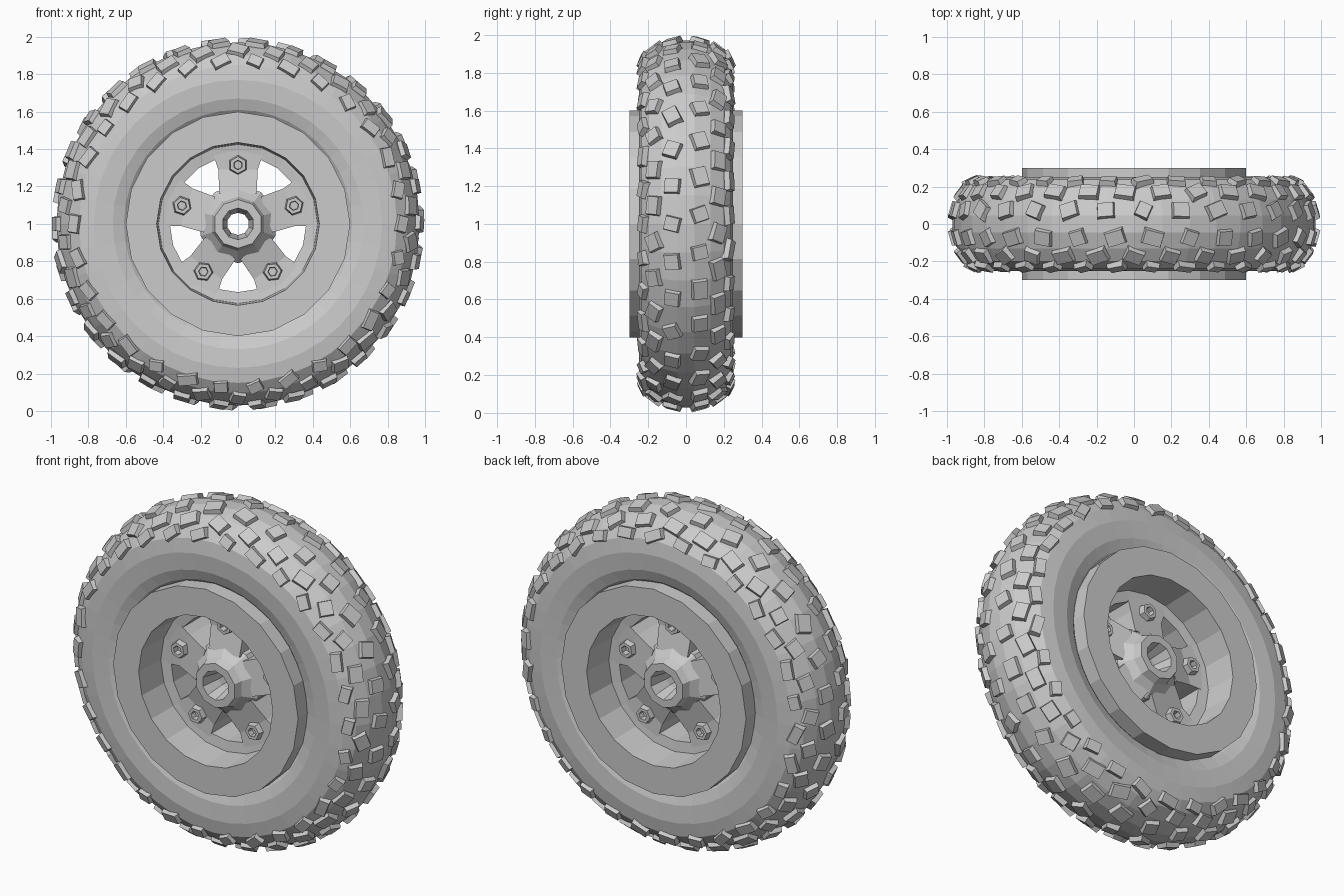
import bpy, bmesh, math, random
from mathutils import Matrix, Vector

if "Cube" in bpy.data.objects:
    bpy.data.objects.remove(bpy.data.objects["Cube"])

random.seed(4)
CENTRE = Matrix.Translation((0, 0, 1))          # axle runs along y through z = 1


def finish(name, bm):
    bmesh.ops.recalc_face_normals(bm, faces=bm.faces)
    mesh = bpy.data.meshes.new(name)
    bm.to_mesh(mesh)
    bm.free()
    obj = bpy.data.objects.new(name, mesh)
    bpy.context.collection.objects.link(obj)
    return obj


def lathe(bm, profile, segs, matrix=CENTRE, phase=0.0):
    """Revolve a closed (radius, y) profile about the y axis."""
    rings = []
    for i in range(segs):
        a = math.tau * i / segs + phase
        rings.append([bm.verts.new(matrix @ Vector((r * math.cos(a), y, r * math.sin(a))))
                      for r, y in profile])
    n = len(profile)
    for i in range(segs):
        p, q = rings[i], rings[(i + 1) % segs]
        for j in range(n):
            k = (j + 1) % n
            bm.faces.new((p[j], p[k], q[k], q[j]))


def mirrored(half):
    """Complete a front-to-back symmetric profile."""
    return half + [(r, -y) for r, y in reversed(half) if y > 0]


def spin(angle):
    """Local x becomes the radial direction at the given angle."""
    return CENTRE @ Matrix.Rotation(-angle, 4, 'Y')


# tyre carcass
bm = bmesh.new()
lathe(bm, mirrored([(0.57, 0.19), (0.61, 0.222), (0.67, 0.243), (0.77, 0.25),
                    (0.85, 0.237), (0.905, 0.198), (0.945, 0.13), (0.971, 0.045)]), 40)
finish("tyre", bm)

# chunky tread blocks: (y, radius, tilt, width, count, stagger)
bm = bmesh.new()
rows = [(0.072, 0.963, 16, 0.09, 30, 0.0),
        (0.168, 0.923, 37, 0.085, 30, 0.5),
        (0.224, 0.872, 64, 0.065, 30, 0.0)]
for side in (-1, 1):
    for y, r, tilt, width, count, stagger in rows:
        for i in range(count):
            a = math.tau * (i + stagger + (0.25 if side > 0 else 0)) / count
            place = (spin(a) @ Matrix.Translation((r, side * y, 0))
                     @ Matrix.Rotation(side * math.radians(tilt), 4, 'Z')
                     @ Matrix.Rotation(random.uniform(-0.45, 0.45), 4, 'X'))
            size = Matrix.Diagonal((0.044, width, random.uniform(0.08, 0.12), 1))
            block = bmesh.ops.create_cube(bm, size=1, matrix=size)["verts"]
            for v in block:                      # taper towards the top
                if v.co.x > 0:
                    v.co.y *= 0.85
                    v.co.z *= 0.85
            bmesh.ops.transform(bm, matrix=place, verts=block)
finish("tread_blocks", bm)

# rim barrel with flat lips
bm = bmesh.new()
lathe(bm, mirrored([(0.425, 0.10), (0.435, 0.30), (0.60, 0.30), (0.60, 0.20)]),
      20, phase=math.pi / 2)
finish("rim", bm)

# ring joining the spoke tips to the barrel
bm = bmesh.new()
lathe(bm, mirrored([(0.365, 0.10), (0.44, 0.11)]), 20, phase=math.pi / 2)
finish("spoke_ring", bm)

# raised hub with a bored centre
bm = bmesh.new()
lathe(bm, mirrored([(0.06, 0.10), (0.085, 0.21), (0.13, 0.21), (0.145, 0.165), (0.21, 0.10)]),
      10, phase=math.pi / 2)
finish("hub", bm)

# five flared spokes with a hollow nut on each face
spokes, nuts = bmesh.new(), bmesh.new()
for i in range(5):
    m = spin(math.pi / 2 + math.tau * i / 5)
    outline = [(0.16, 0.10, 0.13), (0.29, 0.105, 0.10), (0.42, 0.15, 0.105)]
    loops = [[spokes.verts.new(m @ Vector((x, sy * d, sz * w)))
              for sy, sz in ((-1, -1), (1, -1), (1, 1), (-1, 1))] for x, w, d in outline]
    for p, q in zip(loops, loops[1:]):
        for j in range(4):
            k = (j + 1) % 4
            spokes.faces.new((p[j], p[k], q[k], q[j]))
    spokes.faces.new(loops[0])
    spokes.faces.new(loops[-1])
    for s in (-1, 1):
        lathe(nuts, [(0.022, s * 0.09), (0.026, s * 0.135), (0.045, s * 0.135), (0.055, s * 0.09)],
              6, m @ Matrix.Translation((0.315, 0, 0)))
finish("spokes", spokes)
finish("wheel_nuts", nuts)
